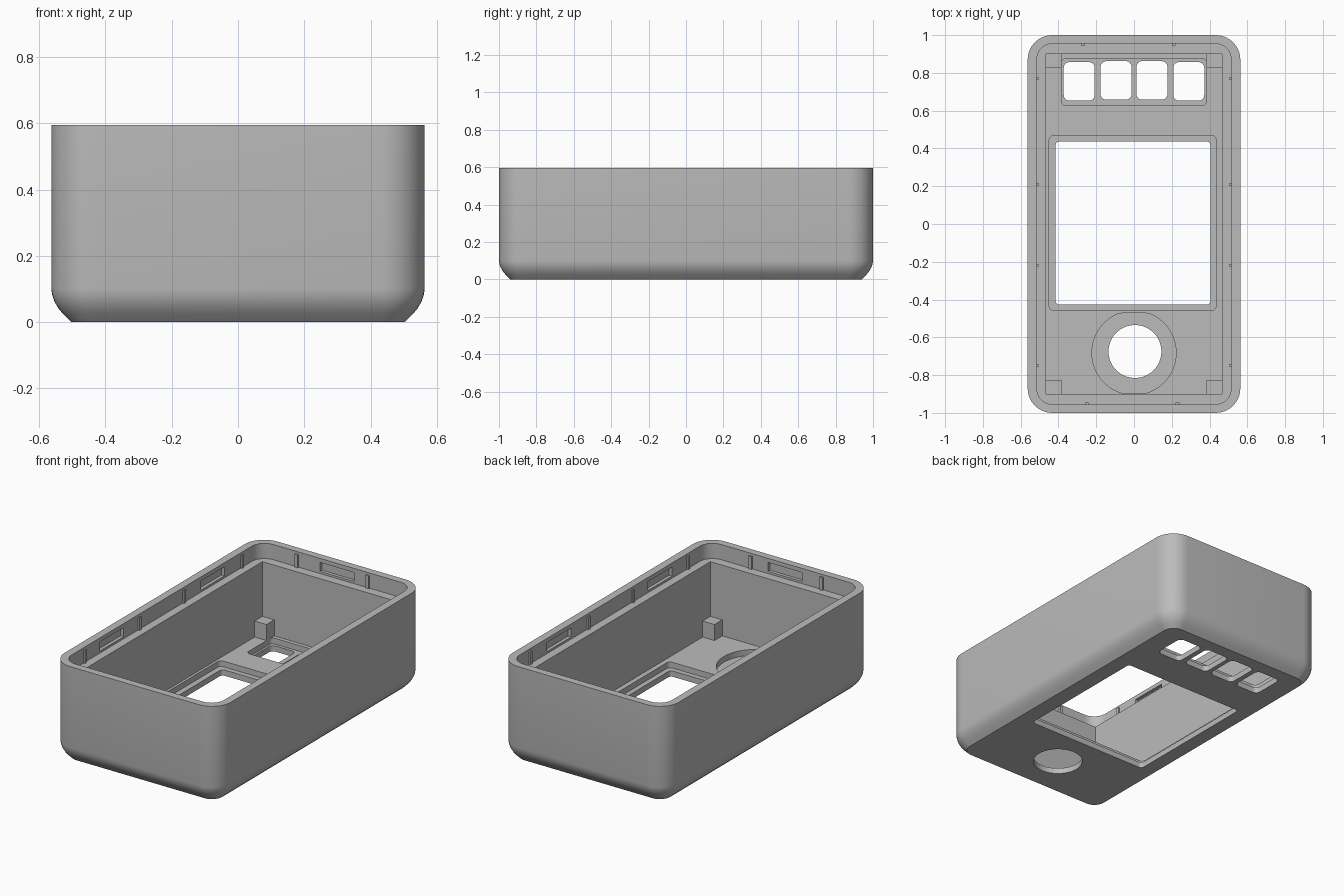
import bpy, bmesh, math
from mathutils import Vector

if "Cube" in bpy.data.objects:
    bpy.data.objects.remove(bpy.data.objects["Cube"], do_unlink=True)

grey = bpy.data.materials.new("plain_grey")
grey.use_nodes = True
GREY = (0.5, 0.5, 0.5, 1)
grey.diffuse_color = GREY
grey.node_tree.nodes["Principled BSDF"].inputs["Base Color"].default_value = GREY


def rounded_rect(hx, hy, r, cx=0, cy=0, steps=10):
    """Counter-clockwise outline with rounded corners."""
    if r <= 0:
        return [(cx + sx * hx, cy + sy * hy) for sx, sy in ((1, 1), (-1, 1), (-1, -1), (1, -1))]
    pts = []
    for i, (sx, sy) in enumerate(((1, 1), (-1, 1), (-1, -1), (1, -1))):
        for k in range(steps + 1):
            a = (i + k / steps) * math.pi / 2
            pts.append((cx + sx * (hx - r) + r * math.cos(a),
                        cy + sy * (hy - r) + r * math.sin(a)))
    return pts


def circle(r, cx, cy, n=64):
    return [(cx + r * math.cos(2 * math.pi * i / n), cy + r * math.sin(2 * math.pi * i / n))
            for i in range(n)]


def loft(name, rings):
    """Closed solid through (outline, z) rings, bottom to top."""
    bm = bmesh.new()
    loops = [[bm.verts.new((x, y, z)) for x, y in outline] for outline, z in rings]
    n = len(loops[0])
    for low, high in zip(loops, loops[1:]):
        for i in range(n):
            j = (i + 1) % n
            bm.faces.new((low[i], low[j], high[j], high[i]))
    bm.faces.new(loops[0][::-1])
    bm.faces.new(loops[-1])
    mesh = bpy.data.meshes.new(name)
    bm.to_mesh(mesh)
    bm.free()
    mesh.materials.append(grey)
    obj = bpy.data.objects.new(name, mesh)
    bpy.context.collection.objects.link(obj)
    return obj


def prism(name, outline, z0, z1):
    return loft(name, [(outline, z0), (outline, z1)])


def box(name, cx, cy, hx, hy, z0, z1):
    return prism(name, rounded_rect(hx, hy, 0, cx, cy), z0, z1)


def cut(target, cutter):
    """Subtract the cutter, bake the result and drop the cutter."""
    mod = target.modifiers.new("cut", "BOOLEAN")
    mod.operation, mod.solver, mod.object = "DIFFERENCE", "EXACT", cutter
    bpy.context.view_layer.update()
    graph = bpy.context.evaluated_depsgraph_get()
    mesh = bpy.data.meshes.new_from_object(target.evaluated_get(graph))
    target.modifiers.clear()
    target.data = mesh
    bpy.data.objects.remove(cutter, do_unlink=True)


HX, HY, TOP, R = 0.563, 1.0, 0.595, 0.13
FLOOR, PLATE, LEDGE = 0.07, 0.035, 0.502
LIP_X, LIP_Y = 0.515, 0.955

# Outer body with chamfered and rounded lower edge
edge = [(0.06, 0), (0.036, 0.024), (0.022, 0.041), (0.01, 0.061), (0.003, 0.081), (0, 0.1), (0, TOP)]
shell = loft("case_shell", [(rounded_rect(HX - d, HY - d, R - d), z) for d, z in edge])

# Main cavity and the wider stepped lip
cut(shell, box("cavity", 0, 0, 0.465, 0.9, FLOOR, 1))
cut(shell, prism("lip", rounded_rect(LIP_X, LIP_Y, 0.085), LEDGE, 1))

# Screen window with its inner recess
cut(shell, prism("window_recess", rounded_rect(0.442, 0.463, 0.025, -0.007, 0.005), PLATE, 0.3))
cut(shell, prism("window", rounded_rect(0.41, 0.432, 0.02, -0.005, 0.005), -0.1, 0.3))

# Row of four button holes in a shared recess
cut(shell, prism("button_recess", rounded_rect(0.385, 0.124, 0.025, 0, 0.752), PLATE, 0.3))
for x in (-0.29, -0.095, 0.095, 0.29):
    y = 0.755 if abs(x) > 0.2 else 0.76
    cut(shell, prism("button_hole", rounded_rect(0.082, 0.102, 0.03, x, y), -0.1, 0.3))

# Round knob hole in a flat-sided recess
dial = [(x, min(max(y, -0.895), -0.472)) for x, y in circle(0.223, 0, -0.682)]
cut(shell, prism("dial_recess", dial, PLATE, 0.3))
cut(shell, prism("dial_hole", circle(0.14, 0.005, -0.675), -0.1, 0.3))

# Snap slots in the lip walls
for s in (1, -1):
    for y in (0.49, -0.485):
        cut(shell, box("side_slot", s * LIP_X, y, 0.02, 0.115, 0.515, 0.57))
    cut(shell, box("end_slot", 0, s * LIP_Y, 0.115, 0.02, 0.515, 0.57))

bpy.ops.object.select_all(action="DESELECT")
shell.select_set(True)
bpy.context.view_layer.objects.active = shell
bpy.ops.object.shade_smooth_by_angle(angle=math.radians(25))

# Corner posts on the floor
for sx in (1, -1):
    for sy in (1, -1):
        box("corner_post", sx * 0.427, sy * 0.864, 0.042, 0.039, FLOOR - 0.01, 0.168)

# Small crush ribs on the lip
for s in (1, -1):
    for y in (0.77, 0.21, -0.22, -0.75):
        box("side_rib", s * 0.513, y, 0.008, 0.008, LEDGE - 0.005, 0.58)
for x, y in ((-0.27, 0.953), (0.21, 0.953), (-0.25, -0.953), (0.23, -0.953)):
    box("end_rib", x, y, 0.01, 0.008, LEDGE - 0.005, 0.58)
